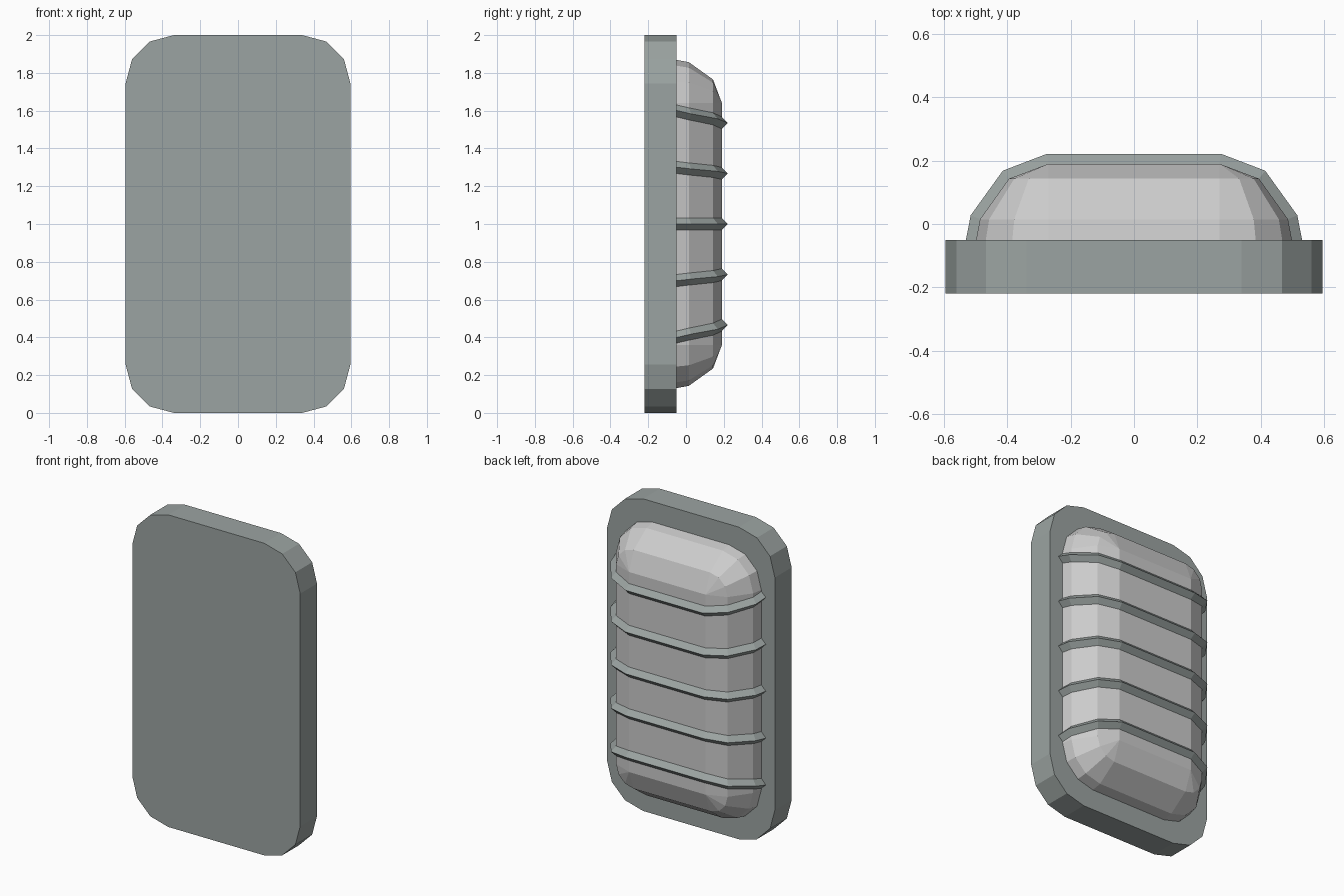
import bpy, bmesh
from math import sin, cos, radians
from mathutils import Vector

if "Cube" in bpy.data.objects:
    bpy.data.objects.remove(bpy.data.objects["Cube"])

metal = bpy.data.materials.new("dark_metal")
metal.diffuse_color = (0.33, 0.37, 0.36, 1)
metal.use_nodes = True
metal.node_tree.nodes["Principled BSDF"].inputs["Base Color"].default_value = metal.diffuse_color


def make(name, rings, closed=True, mat=None):
    """Skin a list of equal rings and cap both ends."""
    bm = bmesh.new()
    vs = [[bm.verts.new(p) for p in r] for r in rings]
    n = len(vs[0])
    for a, b in zip(vs, vs[1:]):
        for i in range(n):
            j = (i + 1) % n
            bm.faces.new((a[i], a[j], b[j], b[i]))
    bm.faces.new(vs[0])
    bm.faces.new(vs[-1])
    bmesh.ops.remove_doubles(bm, verts=bm.verts, dist=1e-4)
    bmesh.ops.recalc_face_normals(bm, faces=bm.faces)
    me = bpy.data.meshes.new(name)
    bm.to_mesh(me)
    bm.free()
    if mat:
        me.materials.append(mat)
    ob = bpy.data.objects.new(name, me)
    bpy.context.collection.objects.link(ob)
    return ob


def rounded(cx, cz, r, y):
    """Rounded rectangle, 3 segments per corner, arc centres at +-cx, 1+-cz."""
    pts = []
    for q, (sx, sz) in enumerate([(1, 1), (-1, 1), (-1, -1), (1, -1)]):
        for k in range(4):
            a = radians(q * 90 + k * 30)
            pts.append((sx * cx + r * cos(a), y, 1 + sz * cz + r * sin(a)))
    return pts


# Back plate
make("back_plate", [rounded(0.34, 0.745, 0.255, y) for y in (-0.22, -0.05)], mat=metal)

# Domed cover: elliptical edge profile in 30 degree steps
CX, CZ, R, Y0, RY = 0.27, 0.64, 0.25, -0.16, 0.35
angles = [radians(a) for a in (0, 30, 60, 90)]
make("domed_cover", [rounded(CX, CZ, max(R * cos(a), 1e-3), Y0 + RY * sin(a)) for a in angles])

# Ribs: diamond section bars following the dome, leaning towards the middle
half = [(CX + R * cos(a), Y0 + RY * sin(a)) for a in angles]
path = [Vector(p) for p in half] + [Vector((-x, y)) for x, y in reversed(half)]
lean = [0.625, 0.583, 0.557, 0.535]
lean += lean[::-1]
T = 0.032
for i, k in enumerate((-1, -0.5, 0, 0.5, 1)):
    rings = []
    for j, p in enumerate(path):
        d = Vector((0, 0))
        if j > 0:
            d += (p - path[j - 1]).normalized()
        if j < len(path) - 1:
            d += (path[j + 1] - p).normalized()
        d.normalize()
        nx, ny = d.y * T, -d.x * T
        z = 1 + k * lean[j]
        rings.append([(p.x + nx, p.y + ny, z), (p.x, p.y, z + T),
                      (p.x - nx, p.y - ny, z), (p.x, p.y, z - T)])
    make(f"rib_{i + 1}", rings, mat=metal)
